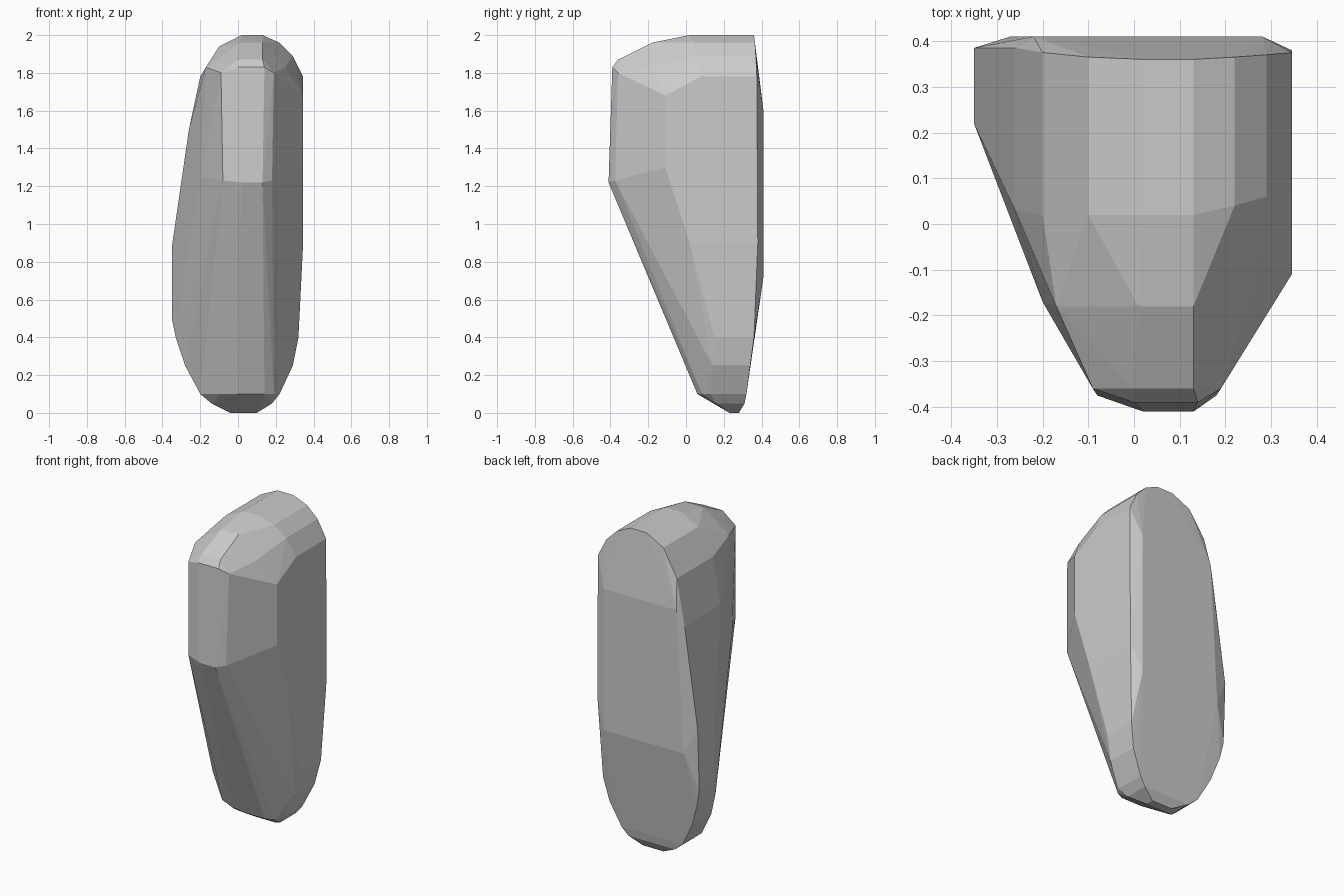
import bpy, bmesh

# Side rim: x, z, back y, front y
rim = [
    (0.02, 2.00, 0.36, 0.02), (0.13, 2.00, 0.36, 0.02),
    (0.22, 1.96, 0.365, 0.04), (0.29, 1.89, 0.37, 0.06),
    (0.345, 1.78, 0.375, 0.08), (0.345, 0.90, 0.38, 0.02),
    (0.32, 0.40, 0.36, 0.15), (0.29, 0.25, 0.34, 0.14),
    (0.22, 0.10, 0.32, 0.13), (0.18, 0.05, 0.31, 0.16),
    (0.10, 0.00, 0.28, 0.23),
    (-0.04, 0.00, 0.28, 0.23), (-0.14, 0.05, 0.31, 0.16),
    (-0.20, 0.10, 0.32, 0.13), (-0.28, 0.25, 0.34, 0.15),
    (-0.33, 0.40, 0.36, 0.18), (-0.35, 0.50, 0.37, 0.22),
    (-0.35, 0.88, 0.385, 0.22), (-0.26, 1.50, 0.385, 0.03),
    (-0.20, 1.78, 0.375, 0.02), (-0.10, 1.94, 0.365, 0.02),
]
pts = []
for x, z, yb, yf in rim:
    pts += [(x, yb, z), (x, yf, z)]

# Paired points across the width: left x, right x, y, z
for xl, xr, y, z in [
    (-0.27, 0.28, 0.41, 0.72), (-0.22, 0.28, 0.41, 1.60),   # back panel
    (0.02, 0.13, -0.41, 1.22), (-0.08, 0.18, -0.375, 1.23),  # nose, lower edge
    (0.00, 0.14, -0.39, 1.83), (-0.09, 0.19, -0.36, 1.80),   # nose, upper edge
    (0.00, 0.13, -0.36, 1.87), (0.01, 0.13, -0.18, 1.96),    # top slope
    (-0.20, 0.345, -0.11, 1.30), (-0.20, 0.345, -0.11, 1.68), # cheeks
    (-0.20, 0.295, -0.17, 1.25), (-0.17, 0.25, -0.18, 1.83),
    (0.00, 0.14, 0.06, 0.10), (-0.10, 0.19, 0.085, 0.10),    # lower slope
]:
    pts += [(xl, y, z), (xr, y, z)]

# Faceted convex body
bm = bmesh.new()
for p in pts:
    bm.verts.new(p)
bmesh.ops.convex_hull(bm, input=bm.verts[:])
bmesh.ops.delete(bm, geom=[v for v in bm.verts if not v.link_faces], context='VERTS')
bmesh.ops.dissolve_limit(bm, angle_limit=0.03, verts=bm.verts[:], edges=bm.edges[:])
bmesh.ops.recalc_face_normals(bm, faces=bm.faces[:])
mesh = bpy.data.meshes.new("faceted_body")
bm.to_mesh(mesh)
bm.free()
body = bpy.data.objects.new("faceted_body", mesh)
bpy.context.collection.objects.link(body)
